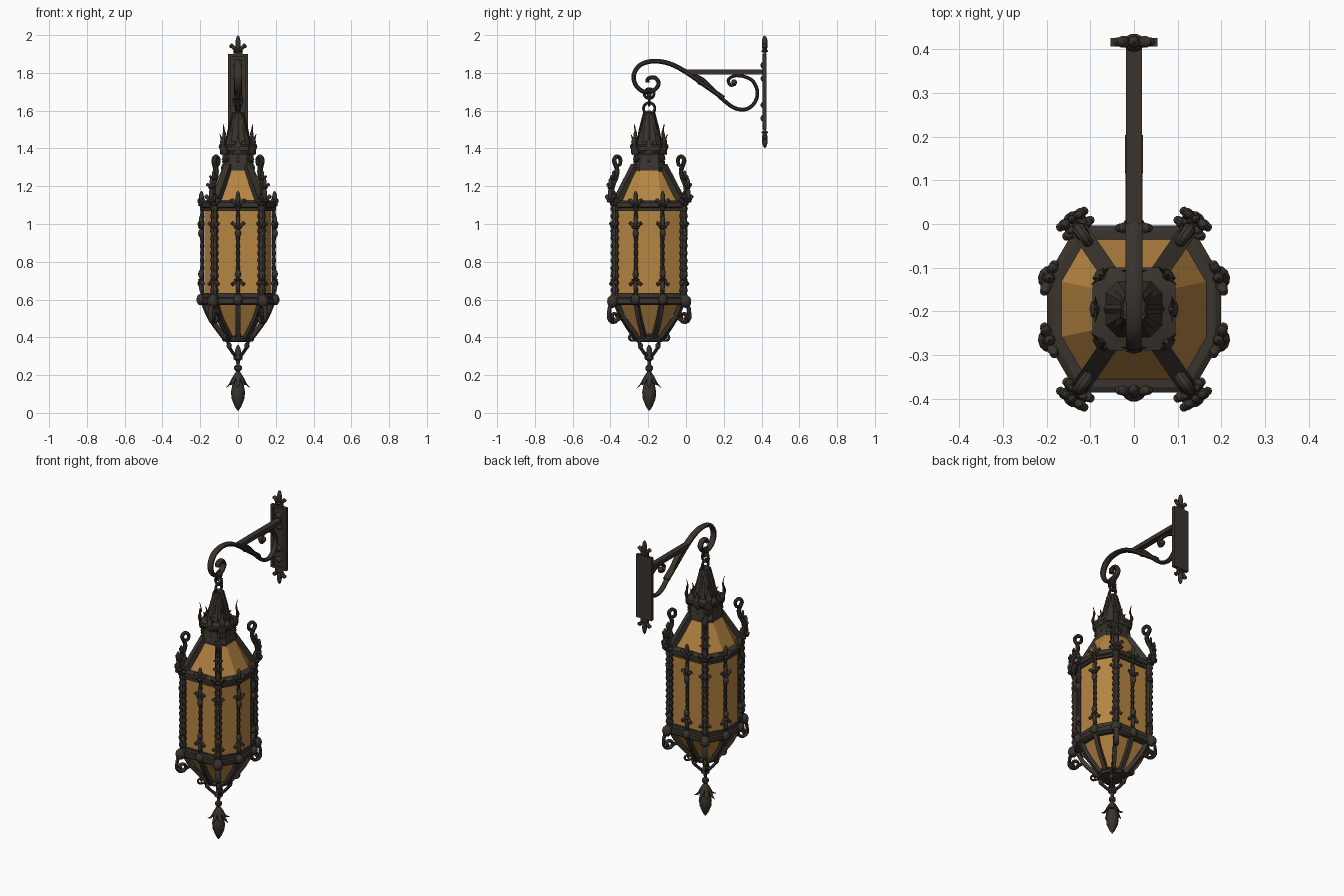
import bpy, bmesh
from math import sin, cos, pi, radians, atan2, hypot
from mathutils import Vector, Matrix

if "Cube" in bpy.data.objects:
    bpy.data.objects.remove(bpy.data.objects["Cube"])


def material(name, colour):
    m = bpy.data.materials.new(name)
    m.use_nodes = True
    m.diffuse_color = (*colour, 1)
    m.node_tree.nodes["Principled BSDF"].inputs["Base Color"].default_value = (*colour, 1)
    return m


IRON = material("dark bronze iron", (0.042, 0.033, 0.026))
GLASS = material("amber glass", (0.47, 0.235, 0.055))
MID = Vector((0, -0.195, 0))      # lantern axis
X = Vector((1, 0, 0))


def finish(name, bm, mat=IRON, angle=35):
    bmesh.ops.recalc_face_normals(bm, faces=bm.faces)
    me = bpy.data.meshes.new(name)
    bm.to_mesh(me)
    bm.free()
    me.materials.append(mat)
    me.polygons.foreach_set("use_smooth", [True] * len(me.polygons))
    me.set_sharp_from_angle(angle=radians(angle))
    ob = bpy.data.objects.new(name, me)
    bpy.context.collection.objects.link(ob)
    return ob


def skin(bm, rings):
    """Bridge rings of points and cap both ends."""
    rows = [[bm.verts.new(p) for p in r] for r in rings]
    n = len(rows[0])
    for a, b in zip(rows, rows[1:]):
        for i in range(n):
            bm.faces.new((a[i], a[(i + 1) % n], b[(i + 1) % n], b[i]))
    bm.faces.new(rows[0])
    bm.faces.new(rows[-1][::-1])


def smooth(pts, n=5):
    """Catmull-Rom curve through the points."""
    p = [Vector(v) for v in pts]
    p = [2 * p[0] - p[1]] + p + [2 * p[-1] - p[-2]]
    out = []
    for a, b, c, d in zip(p, p[1:], p[2:], p[3:]):
        for k in range(n):
            t = k / n
            out.append((2 * b + (c - a) * t + (2 * a - 5 * b + 4 * c - d) * t * t
                        + (3 * b - a - 3 * c + d) * t ** 3) / 2)
    return out + [p[-2]]


def sweep(bm, pts, wide, thick, side=X, sides=8, scale=lambda t: 1):
    """Sweep an oval (or a box when sides is 4) along a path."""
    rings, last = [], len(pts) - 1
    corner = 1.414 if sides == 4 else 1
    for i, p in enumerate(pts):
        t = (pts[min(i + 1, last)] - pts[max(i - 1, 0)]).normalized()
        b = (side - t * side.dot(t)).normalized()
        n = t.cross(b)
        s = scale(i / last) * corner
        ring = [2 * pi * (k + 0.5) / sides for k in range(sides)]
        rings.append([p + b * cos(a) * wide * s + n * sin(a) * thick * s for a in ring])
    skin(bm, rings)


def radial(angle, path):
    """Turn (radius, height) pairs into points around the lantern axis."""
    return [MID + Vector((cos(angle) * r, sin(angle) * r, z)) for r, z in path]


def across(angle):
    return Vector((-sin(angle), cos(angle), 0))


def spiral(cx, cz, r0, r1, a0, a1, n=14):
    steps = [k / n for k in range(n + 1)]
    return [(cx + (r0 + (r1 - r0) * t) * cos(radians(a0 + (a1 - a0) * t)),
             cz + (r0 + (r1 - r0) * t) * sin(radians(a0 + (a1 - a0) * t))) for t in steps]


def blob(bm, at, angle, size, tilt=0):
    """Leaf lobe: out, across and up sizes, tilted in its own plane."""
    m = (Matrix.Translation(at) @ Matrix.Rotation(angle, 4, 'Z')
         @ Matrix.Rotation(tilt, 4, 'X') @ Matrix.Diagonal((*size, 1)))
    bmesh.ops.create_icosphere(bm, subdivisions=2, radius=1, matrix=m)


def fleur(bm, at, angle, s, up=1):
    """Three-lobed leaf with a small collar."""
    side = across(angle)
    blob(bm, at + Vector((0, 0, up * s * 0.9)), angle, (s * .35, s * .32, s))
    for k in (-1, 1):
        blob(bm, at + side * k * s * .55 + Vector((0, 0, up * s * .45)), angle,
             (s * .32, s * .25, s * .55), -k * up * 0.6)
        blob(bm, at + side * k * s * .85 + Vector((0, 0, up * s * .6)), angle,
             (s * .25, s * .22, s * .22))
    blob(bm, at, angle, (s * .42, s * .6, s * .2))


def lathe(bm, profile, n=12, centre=MID):
    skin(bm, [[centre + Vector((r * cos(2 * pi * k / n), r * sin(2 * pi * k / n), z))
               for k in range(n)] for r, z in profile])


# Lantern plan: flat front and back, bowed sides
quarter = [(.19, .07), (.125, .182)]
plan = quarter + [(-x, y) for x, y in quarter[::-1]]
plan += [(-x, -y) for x, y in plan]
square = [(.085, .05), (.05, .085)]
square += [(-x, y) for x, y in square[::-1]]
square += [(-x, -y) for x, y in square]
spokes = plan + [(0, .182), (0, -.182)]


def loft(bm, rows):
    skin(bm, [[MID + Vector((x * s, y * s, z)) for x, y in shape] for shape, s, z in rows])


# Glass body
bm = bmesh.new()
loft(bm, [(square, .8, .41), (plan, .94, .6), (plan, .94, 1.1), (square, .88, 1.31)])
finish("glass_panels", bm, GLASS, 15)

# Upper and lower bands
for name, rows in {"lower_band": [(.98, .57), (1.05, .58), (1.05, .605), (1.0, .61), (1.0, .635)],
                   "upper_band": [(1.0, 1.07), (1.0, 1.085), (1.05, 1.09), (1.05, 1.115), (.98, 1.125)]}.items():
    bm = bmesh.new()
    loft(bm, [(plan, s, z) for s, z in rows])
    finish(name, bm)

# Vertical bars, taper ribs and leaf ornaments
bars, ribs, leaves = bmesh.new(), bmesh.new(), bmesh.new()
for x, y in spokes:
    ang, r = atan2(y, x), hypot(x, y)
    corner = abs(x) == .125
    w = .02 if corner else .01
    post = radial(ang, [(r, .6 + .5 * k / 60) for k in range(61)])
    sweep(bars, post, w, w, across(ang), 8, lambda t: 1 + .16 * sin(t * 80))
    sweep(ribs, smooth(radial(ang, [(r * .97, .59), (r * .66 + .02, .5), (.078, .4)])),
          .012, .012, across(ang), 4)
    normal = ang if corner or x else (pi / 2 if y > 0 else -pi / 2)
    for z, up in ((.98, 1), (.705, -1)):
        p = radial(ang, [(r + .006, z)])[0]
        fleur(leaves, p, normal, .036, up)
        blob(leaves, p - Vector((0, 0, up * .03)), normal, (.016, .016, .025))
    fleur(leaves, radial(ang, [(r + .004, 1.1)])[0], normal, .04)
    blob(leaves, radial(ang, [(r + .01, .6)])[0], normal, (.02, .026, .03))
finish("window_bars", bars)
finish("lower_ribs", ribs)
finish("leaf_ornaments", leaves)

# Roof bars, and corner scrolls above and below
roof, scrolls = bmesh.new(), bmesh.new()
for x, y in plan:
    if abs(x) != .125:
        continue
    a = atan2(y, x)
    s = across(a)
    sweep(roof, radial(a, [(.22, 1.1), (.088, 1.31)]), .02, .016, s, 4)
    sweep(scrolls, smooth(radial(a, [(.235, 1.1), (.238, 1.19), (.212, 1.25), (.207, 1.29),
                                     (.225, 1.335), (.208, 1.358), (.186, 1.345), (.188, 1.315),
                                     (.205, 1.31)])), .015, .011, s, 8, lambda t: 1.25 - .5 * t)
    for r, z, size in ((.25, 1.12, .04), (.25, 1.19, .03), (.23, 1.235, .026)):
        fleur(scrolls, radial(a, [(r, z)])[0], a, size)
    low = [(.235, .6), (.255, .55)] + spiral(.226, .507, .034, .01, 20, -430)
    sweep(scrolls, radial(a, low), .016, .009, s)
    sweep(scrolls, smooth(radial(a, [(.21, .49), (.17, .5), (.12, .45), (.085, .41)])), .012, .009, s)
    blob(scrolls, radial(a, [(.235, .59)])[0], a, (.03, .03, .035))
    sweep(scrolls, radial(a, [(.08, .385)] + spiral(.112, .402, .02, .005, 250, 600)), .01, .006, s)
finish("roof_bars", roof)
finish("corner_scrolls", scrolls)

# Crown, steeple and leaf spikes
bm = bmesh.new()
loft(bm, [(square, k, z) for k, z in ((1.02, 1.275), (1.06, 1.3), (.98, 1.315), (.95, 1.37), (1.12, 1.39),
                                      (1.12, 1.41), (.75, 1.42), (.6, 1.48), (.42, 1.54), (.36, 1.58), (.12, 1.6))])
finish("crown", bm)
bm = bmesh.new()
for k in range(8):
    a = k * pi / 4
    r, tall = (.108, 1.53) if k % 2 else (.088, 1.47)
    h = tall - 1.37
    sweep(bm, smooth(radial(a, [(r - .01, 1.37), (r + .004, 1.37 + h * .4), (r - .005, 1.37 + h * .7), (r + .004, tall)])),
          .024, .012, across(a), 6, lambda t: (1 - t) * (1 + .25 * sin(t * 22)) + .05)
    for d in (-1, 1):
        base = radial(a, [(r, 1.39 + h * .2)])[0]
        tip = base + across(a) * d * .03 + Vector((0, 0, h * .35))
        sweep(bm, [base, tip], .011, .007, across(a), 6, lambda t: 1.05 - t)
    fleur(bm, radial(a, [(r - .012, 1.33)])[0], a, .022)
    sweep(bm, radial(a, [(.06, 1.42), (.045, 1.5), (.022, 1.59)]), .012, .01, across(a), 6)
finish("crown_spikes", bm)

# Bottom ring, struts, bud and its leaves
bm = bmesh.new()
lathe(bm, [(.06, .375), (.082, .38), (.086, .395), (.074, .405), (.08, .42), (.06, .425)], 8)
finish("bottom_ring", bm)
bm = bmesh.new()
lathe(bm, [(.004, .36), (.014, .34), (.016, .315), (.024, .3), (.024, .285), (.01, .275), (.009, .255),
           (.02, .245), (.02, .23), (.011, .22), (.014, .19), (.03, .15), (.037, .11), (.034, .075),
           (.018, .035), (.003, .012)])
finish("finial", bm)
bm = bmesh.new()
for k in range(8):
    a = k * pi / 4
    s = across(a)
    if k % 2:
        sweep(bm, smooth(radial(a, [(.075, .385), (.07, .355), (.045, .325), (.012, .295)])), .009, .009, s)
        blob(bm, radial(a, [(.066, .355)])[0], a, (.014, .014, .018))
    sweep(bm, smooth(radial(a, [(.01, .215), (.026, .185), (.042, .155), (.066, .13 + .02 * (k % 2))])),
          .017, .006, s, 6, lambda t: .35 + 1.2 * t * (1 - t) * 2 - .3 * t)
finish("finial_struts_and_leaves", bm)

# Hanging chain
bm = bmesh.new()
for z, r, flat in ((1.612, .03, 0), (1.652, .022, 1), (1.69, .026, 0)):
    loop = []
    for k in range(21):
        a = 2 * pi * k / 20
        loop.append(MID + Vector((r * cos(a) * flat, r * cos(a) * (1 - flat), z + r * sin(a))))
    sweep(bm, loop, .008, .008, Vector((1 - flat, flat, 0)))
lathe(bm, [(.01, 1.66), (.026, 1.668), (.012, 1.676), (.012, 1.69), (.026, 1.698), (.01, 1.706)])
finish("chain", bm)


# Bracket: arm, brace and inner scroll
def yz(pairs):
    return [Vector((0, y, z)) for y, z in pairs]


bm = bmesh.new()
sweep(bm, yz([(.0, 1.805), (.415, 1.805)]), .018, .013, sides=4)
hook = [(.2, 1.665), (.1, 1.735), (.0, 1.805), (-.09, 1.85), (-.175, 1.862), (-.245, 1.84), (-.277, 1.785),
        (-.262, 1.73), (-.215, 1.698), (-.165, 1.712), (-.145, 1.745), (-.165, 1.775), (-.2, 1.77), (-.203, 1.748)]
sweep(bm, smooth(yz(hook)), .02, .013, scale=lambda t: 1.1 - .25 * t)
brace = [(.02, 1.79), (.08, 1.77), (.14, 1.715), (.2, 1.655), (.26, 1.613), (.32, 1.608), (.365, 1.645),
         (.378, 1.7), (.355, 1.755), (.31, 1.78), (.26, 1.785), (.225, 1.765), (.235, 1.735), (.262, 1.74)]
sweep(bm, smooth(yz(brace)), .016, .011, scale=lambda t: 1.1 - .3 * t)
blob(bm, Vector((0, .255, 1.75)), 0, (.018, .016, .016))
blob(bm, Vector((0, .09, 1.745)), 0, (.018, .03, .012))
finish("bracket_arm", bm)

# Wall plate with raised rim, studs and end leaves
bm = bmesh.new()


def box(c, size):
    bmesh.ops.create_cube(bm, size=1, matrix=Matrix.Translation(c) @ Matrix.Diagonal((*size, 1)))


box((0, .42, 1.7), (.1, .012, .4))
for k in (-1, 1):
    box((k * .046, .416, 1.7), (.016, .02, .4))
    box((0, .416, 1.7 + k * .192), (.108, .02, .016))
    fleur(bm, Vector((0, .417, 1.7 + k * .215)), -pi / 2, .044, k)
    box((0, .417, 1.7 + k * .21), (.05, .014, .03))
for z in (1.84, 1.77, 1.63, 1.56):
    blob(bm, Vector((0, .41, z)), 0, (.022, .016, .018))
finish("wall_plate", bm)
